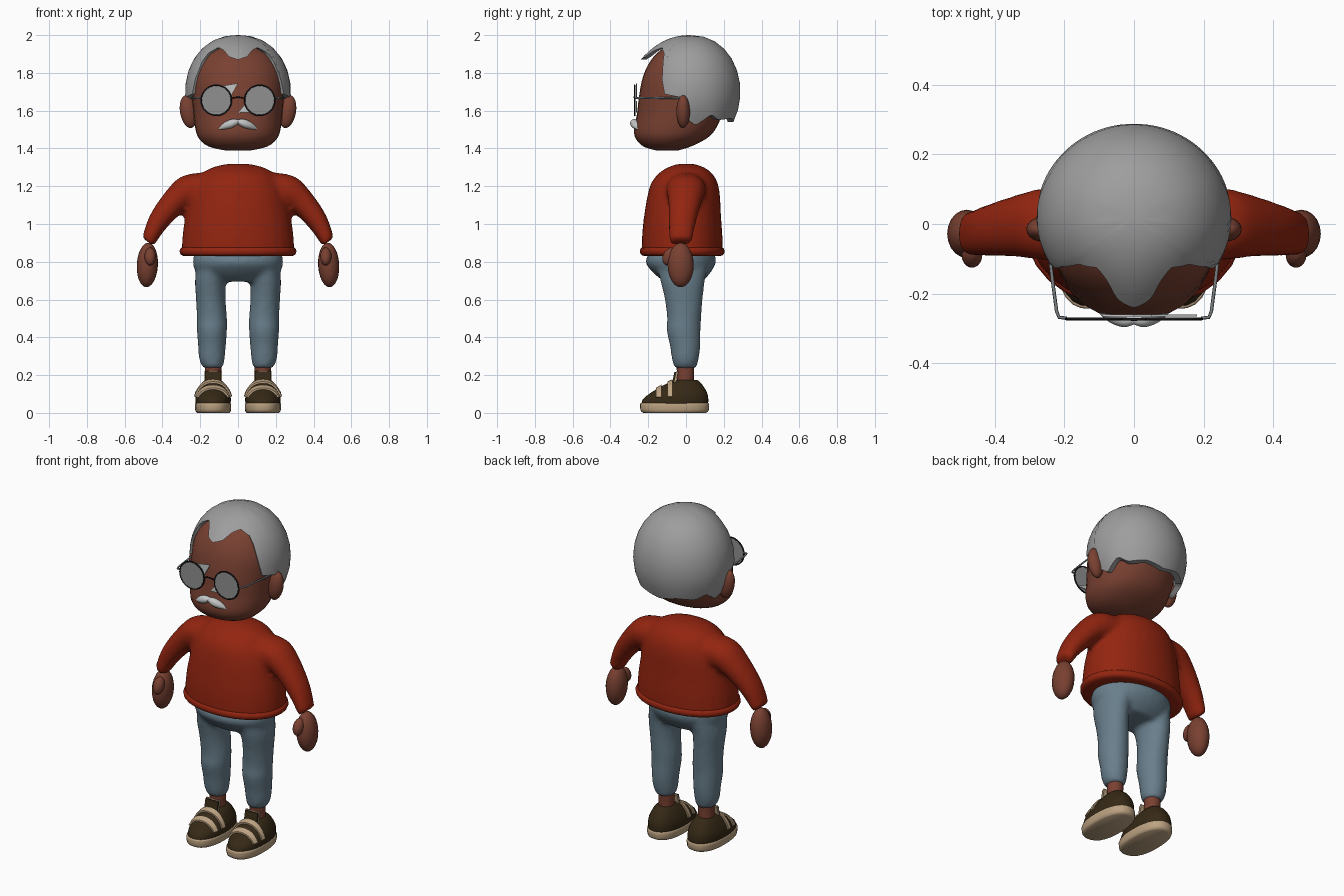
import bpy, bmesh
from math import sin, cos, acos, radians, pi, exp
from mathutils import Matrix, Vector
from mathutils.bvhtree import BVHTree

if "Cube" in bpy.data.objects:
    bpy.data.objects.remove(bpy.data.objects["Cube"])


def material(name, r, g, b):
    m = bpy.data.materials.new(name)
    m.use_nodes = True
    m.diffuse_color = (r, g, b, 1)
    m.node_tree.nodes["Principled BSDF"].inputs["Base Color"].default_value = (r, g, b, 1)
    return m


SKIN = material("brown skin", .19, .052, .031)
HAIR = material("grey hair", .34, .34, .34)
WHITE = material("pale grey", .55, .56, .56)
RED = material("red knit", .29, .018, .005)
BLUE = material("blue denim", .14, .21, .26)
SHOE = material("dark brown leather", .036, .022, .008)
TAN = material("tan trim", .5, .36, .22)
LENS = material("lens grey", .28, .28, .28)
BLACK = material("black frame", .008, .008, .008)
METAL = material("metal grey", .2, .22, .23)


def finish(name, bm, mat, angle=50):
    bmesh.ops.recalc_face_normals(bm, faces=bm.faces)
    me = bpy.data.meshes.new(name)
    bm.to_mesh(me)
    bm.free()
    me.materials.append(mat)
    ob = bpy.data.objects.new(name, me)
    bpy.context.collection.objects.link(ob)
    bpy.ops.object.select_all(action='DESELECT')
    ob.select_set(True)
    bpy.context.view_layer.objects.active = ob
    bpy.ops.object.shade_smooth_by_angle(angle=radians(angle))
    return ob


def smooth_rings(rings, steps=3):
    """Catmull-Rom between rings of (x, y, z, rx, ry, tilt)."""
    out = []
    for i in range(len(rings) - 1):
        a, b, c, d = (rings[max(0, min(len(rings) - 1, i + k))] for k in (-1, 0, 1, 2))
        for s in range(steps):
            t = s / steps
            out.append([q + t * (r - p) / 2 + t * t * (2 * p - 5 * q + 4 * r - s_) / 2
                        + t ** 3 * (3 * q - p - 3 * r + s_) / 2
                        for p, q, r, s_ in zip(a, b, c, d)])
    return out + [list(rings[-1])]


def loft(bm, rings, power=2, n=28):
    """Skin a closed shape over elliptical rings."""
    loops = []
    for x, y, z, rx, ry, tilt in smooth_rings([tuple(r) + (0,) * (6 - len(r)) for r in rings]):
        loop, t = [], radians(tilt)
        for k in range(n):
            c, s = cos(2 * pi * k / n), sin(2 * pi * k / n)
            f = (abs(c) ** power + abs(s) ** power) ** (-1 / power)
            u = rx * c * f
            loop.append(bm.verts.new((x + u * cos(t), y + ry * s * f, z + u * sin(t))))
        loops.append(loop)
    for a, b in zip(loops, loops[1:]):
        for k in range(n):
            bm.faces.new((a[k], a[k - 1], b[k - 1], b[k]))
    bm.faces.new(loops[0])
    bm.faces.new(loops[-1])


def build(name, shapes, mat, power=2, fuse=0):
    bm = bmesh.new()
    for rings in shapes:
        loft(bm, rings, power)
    ob = finish(name, bm, mat)
    if fuse:
        m = ob.modifiers.new("fuse", 'REMESH')
        m.mode, m.voxel_size, m.use_smooth_shade = 'VOXEL', fuse, True
        m = ob.modifiers.new("soften", 'SMOOTH')
        m.factor, m.iterations = .5, 6
    return ob


def mirrored(rings):
    return [(-r[0],) + tuple(r[1:5]) + ((-r[5],) if len(r) > 5 else ()) for r in rings]


def ellipsoid(name, loc, size, mat, rot=(0, 'X')):
    bm = bmesh.new()
    mx = Matrix.Translation(loc) @ Matrix.Rotation(radians(rot[0]), 4, rot[1]) @ Matrix.Diagonal((*size, 1))
    bmesh.ops.create_uvsphere(bm, u_segments=20, v_segments=12, radius=1, matrix=mx)
    return finish(name, bm, mat)


def box(name, loc, size, mat, tilt=0):
    bm = bmesh.new()
    mx = Matrix.Translation(loc) @ Matrix.Rotation(radians(tilt), 4, 'X') @ Matrix.Diagonal((*size, 1))
    bmesh.ops.create_cube(bm, size=1, matrix=mx)
    return finish(name, bm, mat, 30)


def wire(name, pts, radius, mat, closed=False):
    cu = bpy.data.curves.new(name, 'CURVE')
    cu.dimensions, cu.bevel_depth, cu.bevel_resolution = '3D', radius, 1
    sp = cu.splines.new('POLY')
    sp.points.add(len(pts) - 1)
    for p, co in zip(sp.points, pts):
        p.co = (*co, 1)
    sp.use_cyclic_u = closed
    cu.materials.append(mat)
    ob = bpy.data.objects.new(name, cu)
    bpy.context.collection.objects.link(ob)


# Head
build("head", [[(0, -.1, 1.39, .07, .06), (0, -.1, 1.41, .155, .125), (0, -.08, 1.45, .205, .185),
                (0, -.06, 1.5, .225, .215), (0, -.035, 1.58, .235, .225), (0, -.02, 1.68, .243, .228),
                (0, -.01, 1.78, .24, .218), (0, 0, 1.86, .21, .19), (0, .01, 1.92, .16, .145),
                (0, .02, 1.965, .06, .06)]], SKIN, 2.15)

# Hair cap: domed rows running down to a scalloped hairline
hairline = [(0, 1.87), (12, 1.885), (22, 1.92), (35, 1.935), (50, 1.9), (55, 1.8), (58, 1.69), (80, 1.67),
            (88, 1.55), (98, 1.52), (118, 1.58), (130, 1.55), (155, 1.56), (180, 1.54)]


def hair_edge(a):
    for (a0, z0), (a1, z1) in zip(hairline, hairline[1:]):
        if a <= a1:
            return z0 + (z1 - z0) * (a - a0) / (a1 - a0)


bm = bmesh.new()
crown = bm.verts.new((0, .02, 2))
ROWS, columns = 9, []
for deg in range(-180, 180, 4):
    a, low, col = radians(deg), hair_edge(abs(deg)), []
    end = acos((low - 1.7) / .3)
    for i in range(1, ROWS + 2):
        t = min(i / ROWS, 1)
        r = sin(t * end) ** .9 * (.86 if i > ROWS else 1)
        quiff = .035 * t * t * exp(-(deg / 20) ** 2)
        col.append(bm.verts.new((.28 * r * sin(a), .02 - .268 * r * cos(a) - quiff, 1.7 + .3 * cos(t * end))))
    columns.append(col)
for k, col in enumerate(columns):
    prev = columns[k - 1]
    bm.faces.new((crown, prev[0], col[0]))
    for i in range(ROWS):
        bm.faces.new((prev[i], prev[i + 1], col[i + 1], col[i]))
finish("hair", bm, HAIR)

# Glasses bridge and brow shards
wire("glasses_bridge", [(-.037, -.272, 1.665), (0, -.274, 1.672), (.037, -.272, 1.665)], .004, BLACK)
for name, pts in (("upper_brow_plate", [(-.09, 1.73), (0, 1.745), (-.04, 1.67)]),
                  ("lower_brow_plate", [(0, 1.59), (.05, 1.65), (.18, 1.59)])):
    bm = bmesh.new()
    f = bm.faces.new([bm.verts.new((x, -.266, z)) for x, z in pts])
    ext = bmesh.ops.extrude_face_region(bm, geom=[f])
    bmesh.ops.translate(bm, vec=(0, .006, 0), verts=[v for v in ext["geom"] if isinstance(v, bmesh.types.BMVert)])
    finish(name, bm, WHITE, 30)

# Sweater: torso and arms fused, with a rolled hem
arm = [(.1, 0, 1.19, .1, .1, 60), (.24, 0, 1.18, .092, .105, 55), (.33, -.005, 1.125, .072, .09, 50),
       (.425, -.02, 1.01, .056, .073, 42), (.477, -.03, .905, .038, .062, 35)]
torso = [(0, -.02, .84, .3, .215), (0, -.02, .95, .293, .212), (0, -.018, 1.05, .277, .203),
         (0, -.012, 1.15, .255, .192), (0, -.008, 1.22, .225, .175), (0, -.003, 1.27, .185, .14),
         (0, 0, 1.3, .135, .095), (0, 0, 1.318, .06, .045)]
build("sweater", [torso, arm, mirrored(arm)], RED, 2.1, .016)
build("sweater_hem", [[(0, -.02, .83, .285, .2), (0, -.02, .838, .302, .218), (0, -.02, .855, .309, .224),
                       (0, -.02, .872, .302, .218), (0, -.02, .88, .285, .2)]], RED, 2.1)

# Trousers
leg = [(.125, -.02, .8, .09, .14), (.145, -.018, .7, .083, .118), (.144, -.012, .6, .078, .1),
       (.138, -.01, .5, .08, .09), (.138, -.013, .44, .08, .09), (.138, -.004, .35, .073, .08),
       (.138, -.004, .28, .067, .07), (.132, -.003, .235, .05, .057)]
hips = [(0, -.02, .86, .225, .165), (0, -.028, .8, .24, .187), (0, -.022, .74, .22, .15),
        (0, -.015, .695, .16, .1)]
build("trousers", [hips, leg, mirrored(leg)], BLUE, 2, .013)

# Paired parts
for s, side in ((1, "left"), (-1, "right")):
    ellipsoid(side + "_ear", (s * .262, -.015, 1.595), (.045, .036, .088), SKIN, (s * 10, 'Y'))
    lobe = [(0, -.272, 1.54, .012, .016), (.03, -.274, 1.533, .023, .022),
            (.07, -.262, 1.52, .019, .02), (.105, -.244, 1.503, .005, .008)]
    lobe = [r + (90,) for r in lobe]
    build(side + "_moustache", [lobe if s > 0 else mirrored(lobe)], WHITE)

    # Lens, rim and temple arm
    bm = bmesh.new()
    mx = Matrix.Translation((s * .115, -.272, 1.655)) @ Matrix.Rotation(pi / 2, 4, 'X')
    bmesh.ops.create_cone(bm, cap_ends=True, segments=32, radius1=.079, radius2=.079, depth=.005, matrix=mx)
    finish(side + "_lens", bm, LENS, 30)
    wire(side + "_rim", [(s * .115 + .08 * cos(k * pi / 16), -.272, 1.655 + .08 * sin(k * pi / 16))
                         for k in range(32)], .0045, BLACK, True)
    wire(side + "_temple", [(s * x, y, 1.667) for x, y in
                            ((.193, -.27), (.215, -.268), (.222, -.25), (.234, -.16), (.25, -.02))], .005, METAL)

    # Hand and thumb
    ellipsoid(side + "_hand", (s * .48, -.028, .783), (.056, .069, .118), SKIN, (-s * 3, 'Y'))
    ellipsoid(side + "_thumb", (s * .465, -.088, .828), (.03, .034, .05), SKIN, (-25, 'X'))

    # Ankle, shoe and sole
    cx = s * .132
    build(side + "_ankle", [[(cx, -.003, .13, .044, .045), (cx, -.003, .2, .044, .045), (cx, -.003, .27, .044, .048)]], SKIN)
    build(side + "_sole", [[(cx, -.06, 0, .085, .165), (cx, -.06, .012, .094, .18),
                            (cx, -.06, .045, .096, .183), (cx, -.06, .052, .09, .178)]], TAN, 2.4)
    upper = build(side + "_shoe", [[(cx, -.06, .045, .092, .177), (cx, -.054, .075, .094, .172),
                                    (cx, -.038, .105, .088, .15), (cx, -.022, .135, .074, .118),
                                    (cx, -.008, .16, .058, .085), (cx, 0, .174, .044, .06)]], SHOE, 2.3)
    tree = BVHTree.FromPolygons([v.co for v in upper.data.vertices], [p.vertices for p in upper.data.polygons])

    # Straps hugging the shoe
    for label, y0 in (("front", -.145), ("rear", -.085)):
        bm = bmesh.new()
        rows = []
        for k in range(13):
            d = Vector((cos(radians(15 + k * 12.5)), 0, sin(radians(15 + k * 12.5))))
            row = []
            for dy in (-.014, .014):
                hit = tree.ray_cast(Vector((cx, y0 + dy, .06)), d)[0]
                row += [bm.verts.new(hit + d * .009), bm.verts.new(hit - d * .004)]
            rows.append((row[0], row[2], row[3], row[1]))
        for a, b in zip(rows, rows[1:]):
            for j in range(4):
                bm.faces.new((a[j - 1], a[j], b[j], b[j - 1]))
        bm.faces.new(rows[0])
        bm.faces.new(rows[-1])
        finish(f"{side}_{label}_strap", bm, TAN, 35)

    # Tongue with a tan lining
    box(side + "_tongue", (cx, -.063, .18), (.084, .012, .075), SHOE, -12)
    box(side + "_tongue_lining", (cx, -.053, .183), (.092, .009, .075), TAN, -12)
